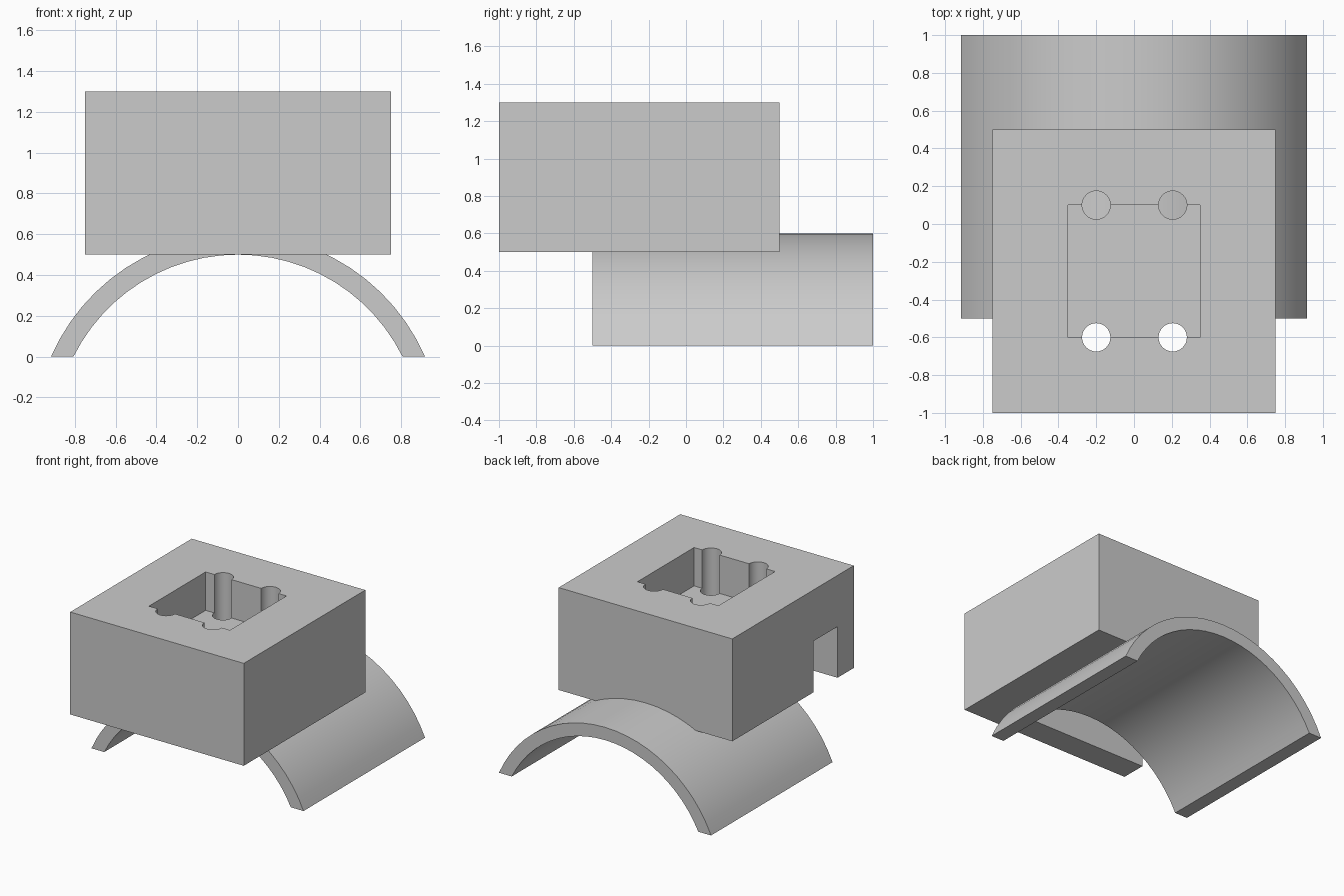
import bpy, bmesh, math

if "Cube" in bpy.data.objects:
    bpy.data.objects.remove(bpy.data.objects["Cube"], do_unlink=True)

grey = bpy.data.materials.new("plain_grey")
grey.use_nodes = True
grey.diffuse_color = (0.6, 0.6, 0.6, 1)
grey.node_tree.nodes["Principled BSDF"].inputs["Base Color"].default_value = (0.6, 0.6, 0.6, 1)


def finish(name, bm):
    bmesh.ops.recalc_face_normals(bm, faces=bm.faces)
    mesh = bpy.data.meshes.new(name)
    bm.to_mesh(mesh)
    bm.free()
    mesh.materials.append(grey)
    obj = bpy.data.objects.new(name, mesh)
    bpy.context.collection.objects.link(obj)
    return obj


def box(name, low, high):
    bm = bmesh.new()
    bmesh.ops.create_cube(bm, size=1)
    for v in bm.verts:
        v.co = [(a + b) / 2 + c * (b - a) for a, b, c in zip(low, high, v.co)]
    return finish(name, bm)


def drill(name, x, y):
    bm = bmesh.new()
    bmesh.ops.create_cone(bm, cap_ends=True, segments=32, radius1=0.075,
                          radius2=0.075, depth=2)
    bmesh.ops.translate(bm, verts=bm.verts, vec=(x, y, 1))
    return finish(name, bm)


def select(obj):
    bpy.ops.object.select_all(action='DESELECT')
    obj.select_set(True)
    bpy.context.view_layer.objects.active = obj


def cut(target, cutter):
    select(target)
    mod = target.modifiers.new("cut", 'BOOLEAN')
    mod.operation = 'DIFFERENCE'
    mod.solver = 'EXACT'
    mod.object = cutter
    bpy.ops.object.modifier_apply(modifier=mod.name)
    bpy.data.objects.remove(cutter, do_unlink=True)


def smooth(obj):
    select(obj)
    bpy.ops.object.shade_smooth_by_angle(angle=math.radians(30))


# Housing block: top pocket, side channel underneath, four corner holes
block = box("housing_block", (-0.75, -1, 0.5), (0.75, 0.5, 1.3))
cut(block, box("pocket_cutter", (-0.35, -0.6, 1.0), (0.35, 0.1, 1.5)))
cut(block, box("channel_cutter", (-0.9, -0.8, 0.3), (0.35, -0.5, 0.9)))
for x in (-0.2, 0.205):
    for y in (-0.6, 0.1):
        cut(block, drill("hole_cutter", x, y))
smooth(block)

# Curved saddle: circular arc band cut flat at the ground
DROP, STEPS = 0.4, 24


def arc(radius):
    half = math.acos(DROP / radius)
    angles = [half * (2 * i / STEPS - 1) for i in range(STEPS + 1)]
    return [(radius * math.sin(a), radius * math.cos(a) - DROP) for a in angles]


bm = bmesh.new()
outer, inner = ([[bm.verts.new((x, y, z)) for x, z in arc(r)] for y in (-0.5, 1)]
                for r in (1.0, 0.9))
loops = [outer[0], outer[1], inner[1], inner[0]]
for a, b in zip(loops, loops[1:] + loops[:1]):
    for i in range(STEPS):
        bm.faces.new((a[i], a[i + 1], b[i + 1], b[i]))
for end in (0, -1):
    bm.faces.new([loop[end] for loop in loops])
smooth(finish("curved_saddle", bm))
